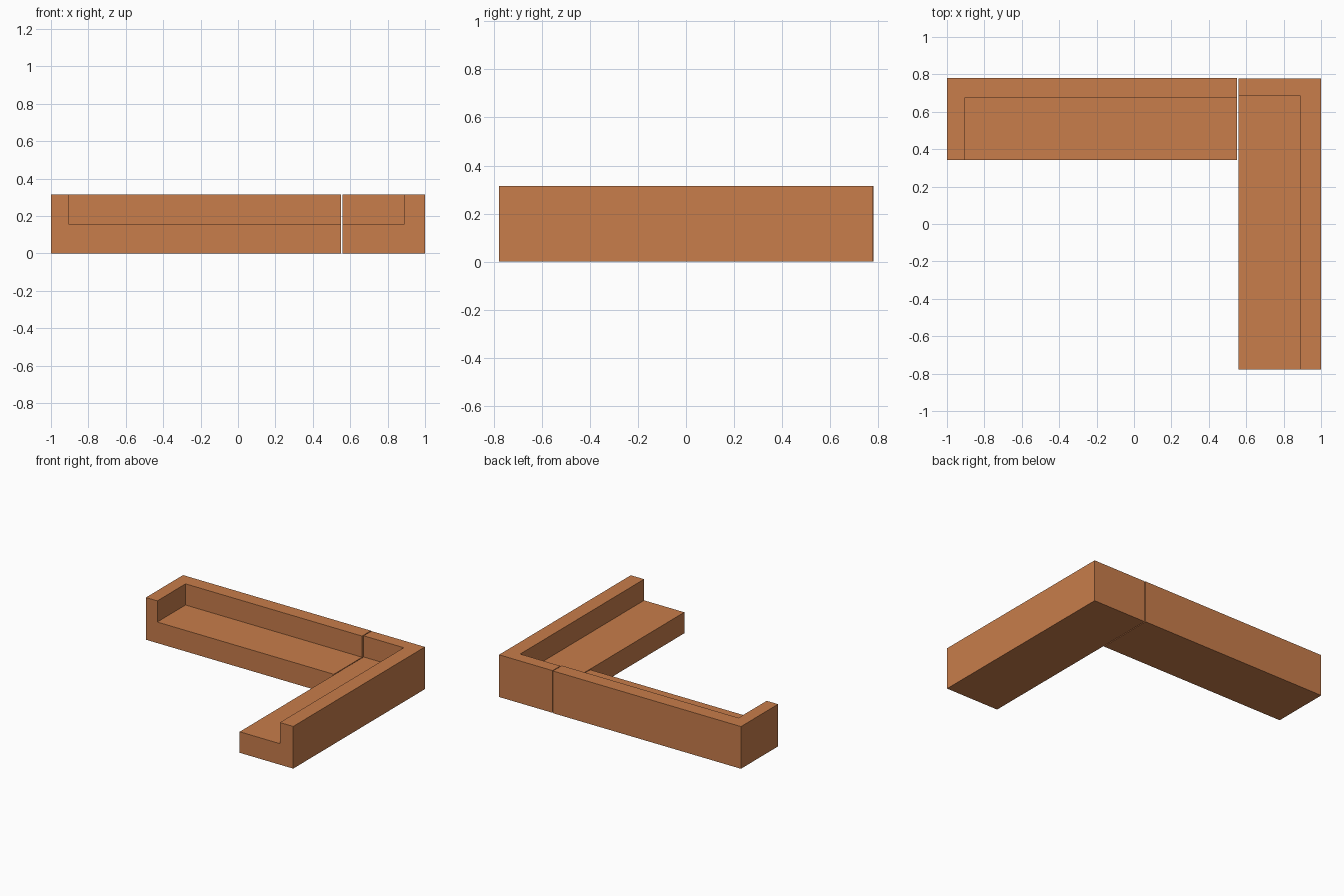
import bpy

if "Cube" in bpy.data.objects:
    bpy.data.objects.remove(bpy.data.objects["Cube"])

# Single upholstery colour
fabric = bpy.data.materials.new("tan_upholstery")
fabric.diffuse_color = (0.578, 0.205, 0.070, 1.0)
fabric.use_nodes = True
fabric.node_tree.nodes["Principled BSDF"].inputs["Base Color"].default_value = fabric.diffuse_color

HEIGHT, SEAT = 0.315, 0.157


def box(name, x0, x1, y0, y1, z0, z1):
    """Axis-aligned box between two corners."""
    bpy.ops.mesh.primitive_cube_add(
        size=1, location=((x0 + x1) / 2, (y0 + y1) / 2, (z0 + z1) / 2))
    ob = bpy.context.object
    ob.name = name
    ob.scale = (x1 - x0, y1 - y0, z1 - z0)
    bpy.ops.object.transform_apply(location=True, rotation=True, scale=True)
    ob.data.materials.append(fabric)
    return ob


def sofa_section(name, outer, seat):
    """Solid block with the open seat area carved out of its top."""
    body = box(name, *outer, 0, HEIGHT)
    cutter = box(name + "_cutter", *seat, SEAT, HEIGHT + 0.2)
    cutter.hide_render = True
    cut = body.modifiers.new("seat_cut", 'BOOLEAN')
    cut.operation = 'DIFFERENCE'
    cut.solver = 'EXACT'
    cut.object = cutter
    bpy.context.view_layer.objects.active = body
    bpy.ops.object.modifier_apply(modifier=cut.name)
    bpy.data.objects.remove(cutter, do_unlink=True)
    return body


# Long section: backrest along the rear, armrest at the left end
sofa_section("long_sofa_section",
             (-1.0, 0.552, 0.342, 0.78), (-0.906, 0.8, 0.2, 0.675))

# Corner section: backrest along the right, short return at the rear
sofa_section("corner_sofa_section",
             (0.558, 1.0, -0.777, 0.777), (0.4, 0.89, -1.0, 0.685))
